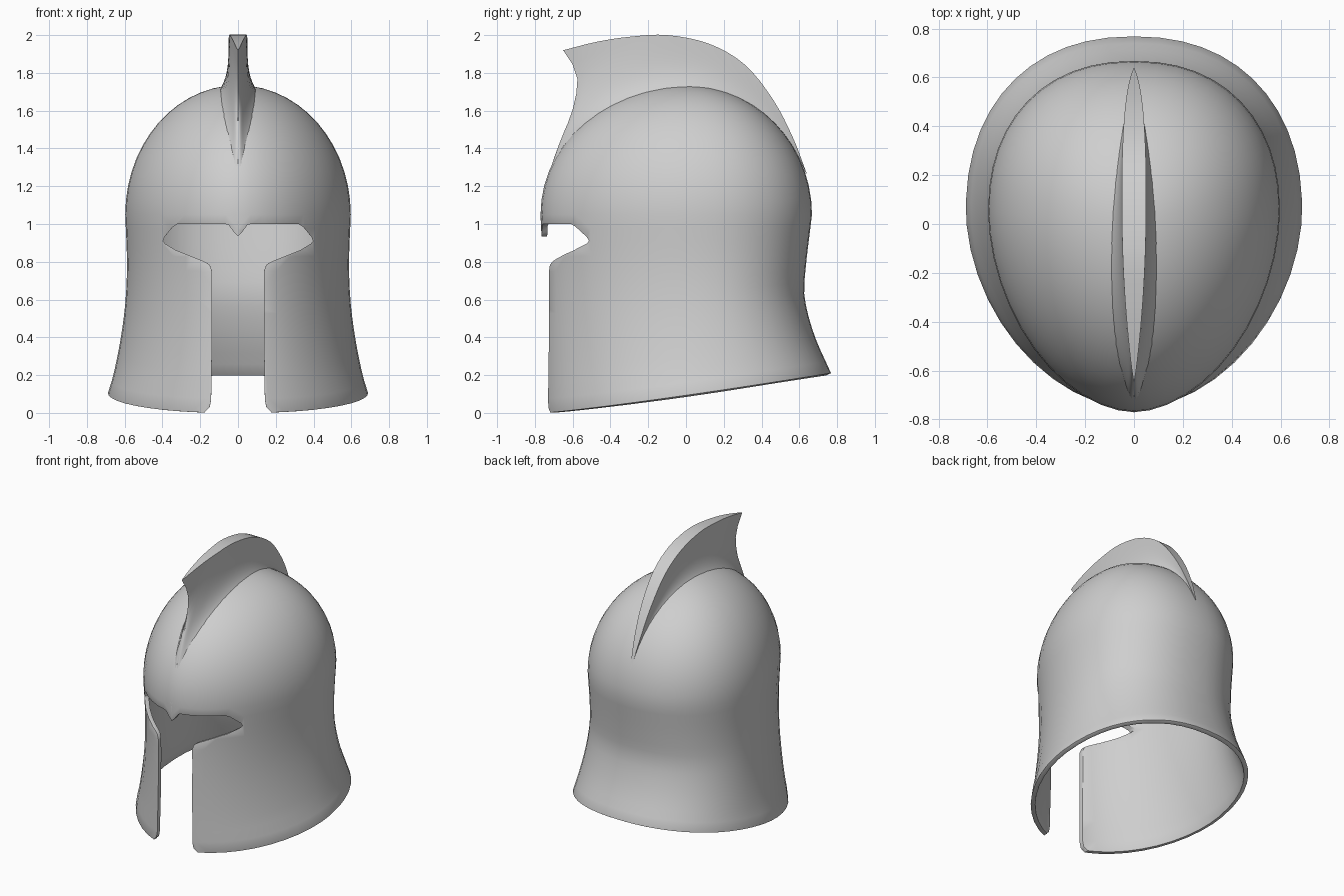
import bpy, bmesh, math

if "Cube" in bpy.data.objects:
    bpy.data.objects.remove(bpy.data.objects["Cube"])

metal = bpy.data.materials.new("grey metal")
metal.diffuse_color = (0.62, 0.62, 0.62, 1)
metal.use_nodes = True
metal.node_tree.nodes["Principled BSDF"].inputs["Base Color"].default_value = metal.diffuse_color


def curve(pts, t):
    """Smooth interpolation of (t, value) pairs."""
    n = len(pts)
    t = min(max(t, pts[0][0]), pts[-1][0])
    i = 0
    while i < n - 2 and t > pts[i + 1][0]:
        i += 1

    def slope(k):
        a, b = pts[max(k - 1, 0)], pts[min(k + 1, n - 1)]
        return (b[1] - a[1]) / (b[0] - a[0])
    (t0, v0), (t1, v1) = pts[i], pts[i + 1]
    h = t1 - t0
    s = (t - t0) / h
    return ((2*s**3 - 3*s*s + 1) * v0 + (s**3 - 2*s*s + s) * h * slope(i)
            + (3*s*s - 2*s**3) * v1 + (s**3 - s*s) * h * slope(i + 1))


def finish(bm, name):
    bmesh.ops.remove_doubles(bm, verts=bm.verts, dist=0.0005)
    bmesh.ops.recalc_face_normals(bm, faces=bm.faces)
    me = bpy.data.meshes.new(name)
    bm.to_mesh(me)
    bm.free()
    ob = bpy.data.objects.new(name, me)
    bpy.context.collection.objects.link(ob)
    me.materials.append(metal)
    return ob


def activate(ob):
    bpy.ops.object.select_all(action='DESELECT')
    ob.select_set(True)
    bpy.context.view_layer.objects.active = ob


# Helmet shell: egg-shaped rings, flared skirt below, ellipsoid dome above
SEG, SKIRT, DOME = 48, 14, 14
BROW, DOME_H = 1.05, 0.685
side = [(0, .71), (.1, .69), (.2, .66), (.4, .62), (.6, .595), (.8, .588), (1.05, .597)]
back = [(0, .86), (.21, .768), (.41, .68), (.61, .628), (.75, .632), (1.05, .667)]
front = [(0, .757), (.7, .757), (1.05, .77)]
centre = [(0, .09), (.5, .08), (1.05, .05)]


def ring_point(ang, z):
    c, s = math.cos(ang), math.sin(ang)
    e = 2 / 1.83 if s < 0 else 2 / 2.22
    cy = curve(centre, z)
    depth = curve(front, z) + cy if s < 0 else curve(back, z) - cy
    x = math.copysign(abs(c) ** e, c) * curve(side, z)
    y = cy + math.copysign(abs(s) ** e, s) * depth
    return x, y


def rim_height(y):
    return 0.21 * max(0, (y + 0.745) / 1.51) ** 1.15


bm = bmesh.new()
rings = []
for j in range(SKIRT + DOME):
    ring = []
    for i in range(SEG):
        a = 2 * math.pi * i / SEG
        if j < SKIRT:
            z0 = 0.1
            for _ in range(4):
                z0 = rim_height(ring_point(a, z0)[1])
            z = z0 + (BROW - z0) * j / SKIRT
            x, y = ring_point(a, z)
        else:
            b = (j - SKIRT) / DOME * math.pi / 2
            x, y = [v * math.cos(b) for v in ring_point(a, BROW)]
            z = BROW + DOME_H * math.sin(b)
        ring.append(bm.verts.new((x, y, z)))
    rings.append(ring)
for r, q in zip(rings, rings[1:]):
    for i in range(SEG):
        k = (i + 1) % SEG
        bm.faces.new((r[i], r[k], q[k], q[i]))
apex = bm.verts.new((0, 0, BROW + DOME_H))
for i in range(SEG):
    bm.faces.new((rings[-1][i], rings[-1][(i + 1) % SEG], apex))
shell = finish(bm, "helmet_shell")

# Cutter for the eye slit, nose point and gap between the cheek guards
half = [(0, .935), (.02, .955), (.05, .995), (.07, 1.0), (.32, 1.0), (.345, .985),
        (.39, .93), (.397, .91), (.385, .895), (.33, .862), (.18, .802),
        (.15, .785), (.137, .75), (.137, .4), (.142, .07), (.15, .03), (.175, .005), (.19, -.2)]
outline = half + [(-x, z) for x, z in reversed(half[1:])]
bm = bmesh.new()
face = bm.faces.new([bm.verts.new((x, -1.2, z)) for x, z in outline])
ext = bmesh.ops.extrude_face_region(bm, geom=[face])
bmesh.ops.translate(bm, vec=(0, 1.0, 0),
                    verts=[v for v in ext["geom"] if isinstance(v, bmesh.types.BMVert)])
cutter = finish(bm, "face_opening_cutter")
cutter.hide_render = True

solid = shell.modifiers.new("thickness", 'SOLIDIFY')
solid.thickness = 0.03
solid.offset = -1
cut = shell.modifiers.new("face opening", 'BOOLEAN')
cut.object = cutter
cut.operation = 'DIFFERENCE'
cut.solver = 'EXACT'
bev = shell.modifiers.new("soft rim", 'BEVEL')
bev.width = 0.01
bev.segments = 2
bev.limit_method = 'ANGLE'
bev.angle_limit = math.radians(50)
activate(shell)
for m in ("thickness", "face opening", "soft rim"):
    bpy.ops.object.modifier_apply(modifier=m)
bpy.data.objects.remove(cutter)
activate(shell)
bpy.ops.object.shade_smooth_by_angle(angle=math.radians(50))

# Crest: lens-shaped fin following the dome, with a hooked front tip
top = [(-.65, 1.92), (-.47, 1.965), (-.29, 1.992), (-.1, 2.0), (.12, 1.955),
       (.31, 1.845), (.46, 1.66), (.565, 1.46), (.64, 1.265)]
top_y = [(i / 8, p[0]) for i, p in enumerate(top)]
top_z = [(i / 8, p[1]) for i, p in enumerate(top)]
hook = [(0, 0), (.22, .005), (.435, .04), (.65, .09), (.815, .098), (.9, .07), (1, 0)]
COLS, ROWS = 32, 12
bm = bmesh.new()
sides = {}
for sgn in (-1, 1):
    grid = []
    for i in range(COLS + 1):
        u = i / COLS
        a = math.radians(-4 + 165 * u)
        lens = max(0, math.sin(math.pi * u))
        sink = 1.004 - 0.026 * min(1, lens * 2)
        by = -(0.77 if math.cos(a) > 0 else 0.667) * math.cos(a) * sink
        bz = BROW + DOME_H * math.sin(a) * sink
        ty, tz = curve(top_y, u), curve(top_z, u)
        col = []
        for j in range(ROWS + 1):
            v = j / ROWS
            w = 0.05 * lens ** (1.2 - 0.4 * v) + 0.045 * lens ** 1.2 * (1 - v) ** 3
            y = by + (ty - by) * v + curve(hook, v) * (1 - u) ** 6
            col.append(bm.verts.new((sgn * w, y, bz + (tz - bz) * v)))
        grid.append(col)
    for i in range(COLS):
        for j in range(ROWS):
            bm.faces.new((grid[i][j], grid[i + 1][j], grid[i + 1][j + 1], grid[i][j + 1]))
    sides[sgn] = grid
for i in range(COLS):
    for j in (0, ROWS):
        bm.faces.new((sides[-1][i][j], sides[1][i][j], sides[1][i + 1][j], sides[-1][i + 1][j]))
crest = finish(bm, "crest")
activate(crest)
bpy.ops.object.shade_smooth_by_angle(angle=math.radians(35))
